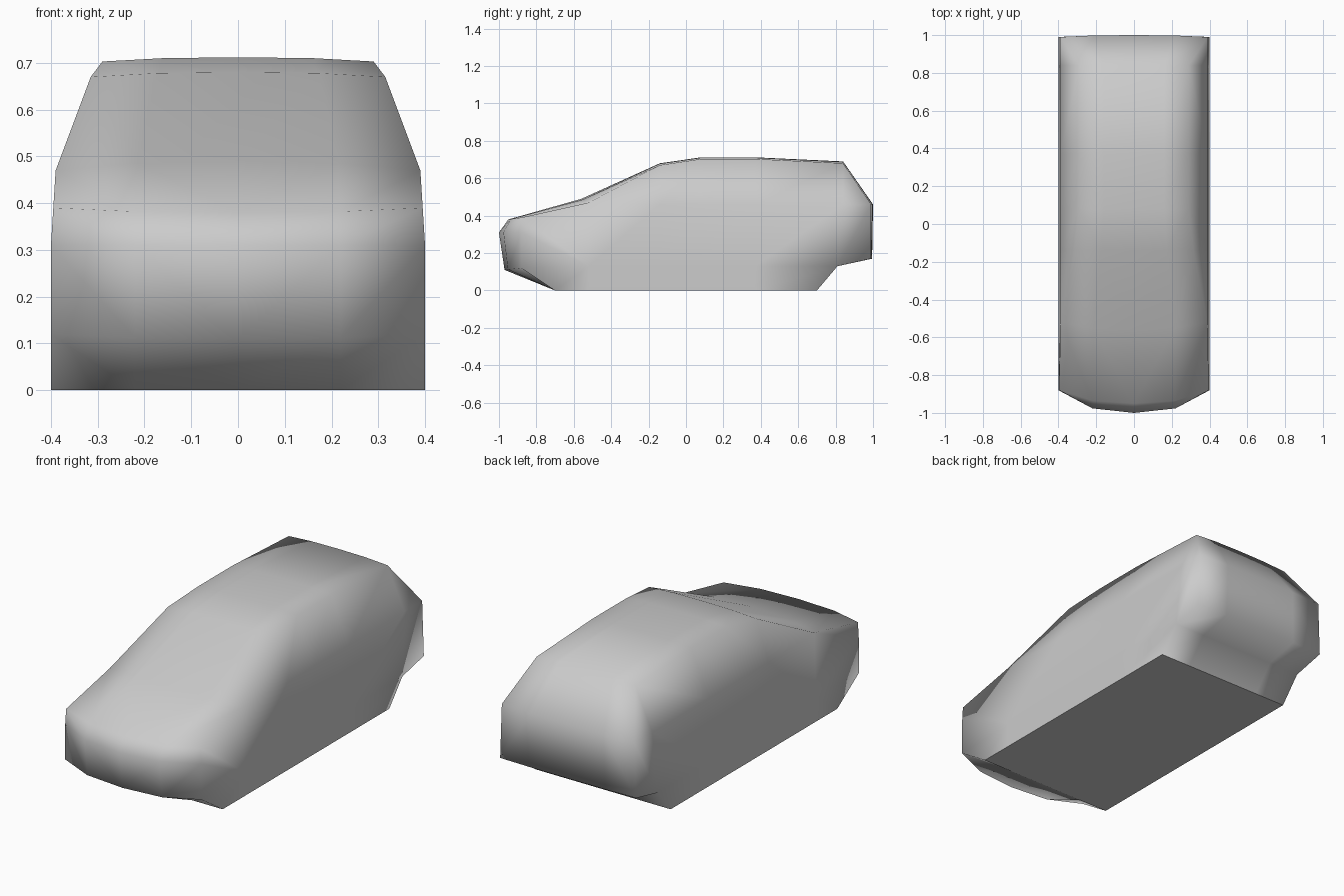
import bpy, bmesh

cube = bpy.data.objects.get("Cube")
if cube:
    bpy.data.objects.remove(cube)

grey = bpy.data.materials.new("body grey")
grey.use_nodes = True
colour = (0.6, 0.6, 0.6, 1)
grey.diffuse_color = colour
grey.node_tree.nodes["Principled BSDF"].inputs["Base Color"].default_value = colour

bm = bmesh.new()


def row(points):
    return [bm.verts.new(p) for p in points]


# Side rows of the left half: sill, lower side, beltline and roof edge
stations = (-0.14, 0.08, 0.37)
sill = row([(0.4, y, 0) for y in (-0.7, -0.52, *stations, 0.7)])
low = row([(0.4, -0.88, 0.12)] + [(0.4, y, 0.13) for y in (-0.52, *stations, 0.81)]
          + [(0.4, 0.99, 0.17)])
belt = row([(0.395, -0.88, 0.39), (0.39, -0.52, 0.47)]
           + [(0.39, y, 0.46) for y in (*stations, 0.84, 0.99)])
roof = row([(0.315, -0.14, 0.67), (0.29, 0.08, 0.703), (0.29, 0.37, 0.703), (0.29, 0.84, 0.68)])
nose = bm.verts.new((0.4, -0.88, 0.31))

# Side panels
for i in range(5):
    bm.faces.new((sill[i], sill[i + 1], low[i + 1], low[i]))
bm.faces.new((low[0], low[1], belt[1], belt[0], nose))
for i in range(1, 6):
    bm.faces.new((low[i], low[i + 1], belt[i + 1], belt[i]))
bm.faces.new((belt[1], belt[2], roof[0]))
for i in range(3):
    bm.faces.new((belt[i + 2], belt[i + 3], roof[i + 1], roof[i]))
bm.faces.new((belt[5], belt[6], roof[3]))

# Centre profile from the front of the floor over the roof to the back of the floor
profile = [(-0.7, 0), (-0.97, 0.11), (-1, 0.31), (-0.95, 0.38), (-0.56, 0.49), (-0.14, 0.68),
           (0.08, 0.712), (0.37, 0.712), (0.84, 0.69), (1, 0.46), (0.995, 0.17), (0.81, 0.13), (0.7, 0)]
outer = [sill[0], low[0], nose, belt[0], belt[1], *roof, belt[6], low[6], low[5], sill[5]]
centre = row([(0, y, z) for y, z in profile])
middle = []
for c, o in zip(centre, outer):
    p = c.co.lerp(o.co, 0.2)
    p.x = o.co.x * 0.55
    middle.append(bm.verts.new(p))

# Skin between the centre, the middle and the outer edge
for a, b in ((centre, middle), (middle, outer)):
    for i in range(len(profile) - 1):
        bm.faces.new((a[i], b[i], b[i + 1], a[i + 1]))

# Flat floor
floor = bm.faces.new([centre[0], middle[0], *sill, middle[-1], centre[-1]])
bmesh.ops.recalc_face_normals(bm, faces=bm.faces)
for f in bm.faces:
    f.smooth = f is not floor
for e in floor.edges:
    if not all(v.co.x == 0 for v in e.verts):
        e.smooth = False

mesh = bpy.data.meshes.new("car_body")
bm.to_mesh(mesh)
bm.free()
mesh.materials.append(grey)
body = bpy.data.objects.new("car_body", mesh)
bpy.context.collection.objects.link(body)
mirror = body.modifiers.new("Mirror", "MIRROR")
mirror.use_axis[0] = True
mirror.use_clip = True
